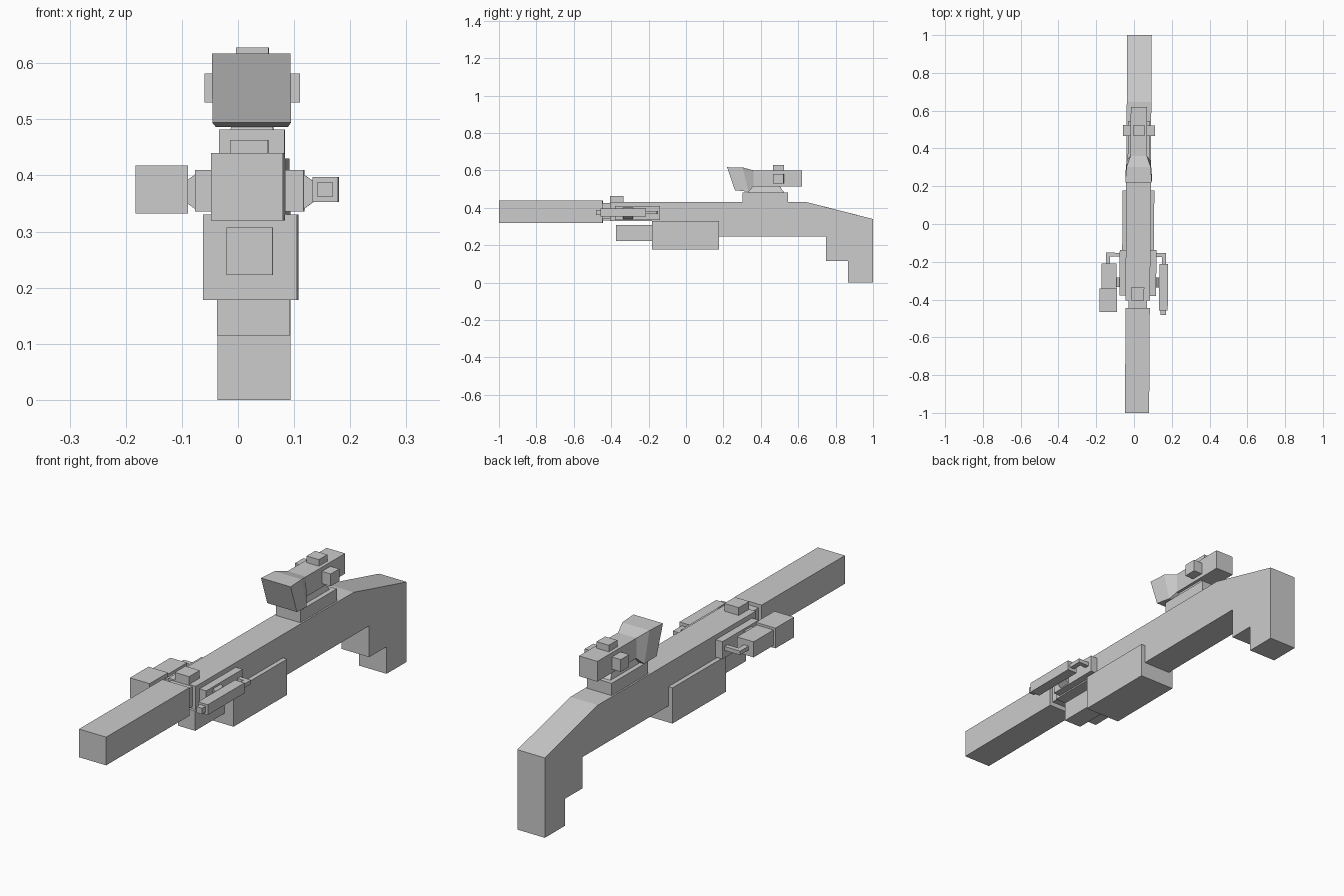
import bpy, bmesh
from mathutils import Matrix

if "Cube" in bpy.data.objects:
    bpy.data.objects.remove(bpy.data.objects["Cube"])

# The whole gun sits slightly off-axis: build centred, then place every mesh
PLACE = Matrix.Translation((0.0225, 0, 0)) @ Matrix.Rotation(-0.0065, 4, 'Z')


def finish(name, bm):
    bmesh.ops.recalc_face_normals(bm, faces=bm.faces)
    bm.transform(PLACE)
    me = bpy.data.meshes.new(name)
    bm.to_mesh(me)
    bm.free()
    ob = bpy.data.objects.new(name, me)
    bpy.context.collection.objects.link(ob)
    return ob


def box(name, x, y, z):
    bm = bmesh.new()
    bmesh.ops.create_cube(bm, size=1)
    for v in bm.verts:
        v.co = [r[0] if c < 0 else r[1] for r, c in zip((x, y, z), v.co)]
    return finish(name, bm)


def mid_box(name, half, y, z):
    return box(name, (-half, half), y, z)


def extrude_profile(name, half, pts):
    bm = bmesh.new()
    face = bm.faces.new([bm.verts.new((-half, y, z)) for y, z in pts])
    geom = bmesh.ops.extrude_face_region(bm, geom=[face])['geom']
    new = [g for g in geom if isinstance(g, bmesh.types.BMVert)]
    bmesh.ops.translate(bm, verts=new, vec=(2 * half, 0, 0))
    return finish(name, bm)


def loft(name, rings):
    """Skin matching rings of points and cap both ends."""
    bm = bmesh.new()
    loops = [[bm.verts.new(p) for p in r] for r in rings]
    for a, b in zip(loops, loops[1:]):
        n = len(a)
        for i in range(n):
            bm.faces.new((a[i], a[(i + 1) % n], b[(i + 1) % n], b[i]))
    bm.faces.new(loops[0])
    bm.faces.new(loops[-1])
    return finish(name, bm)


# Receiver and stock in one silhouette
extrude_profile("receiver_stock", 0.065, [
    (-0.405, 0.43), (0.647, 0.43), (1, 0.34), (1, 0), (0.866, 0),
    (0.866, 0.115), (0.75, 0.115), (0.75, 0.248), (-0.18, 0.248),
    (-0.18, 0.33), (-0.405, 0.33)])

# Barrel, neck and front sight
mid_box("barrel", 0.064, (-1, -0.445), (0.32, 0.44))
mid_box("barrel_neck", 0.05, (-0.446, -0.404), (0.34, 0.425))
mid_box("front_sight", 0.034, (-0.405, -0.335), (0.43, 0.463))

# Magazine housing and the tube in front of it
mid_box("magazine", 0.084, (-0.18, 0.177), (0.178, 0.33))
mid_box("under_tube", 0.041, (-0.375, -0.18), (0.223, 0.307))

# Side rails, clamps and bent cables
for side, s in (("left", -1), ("right", 1)):
    def sx(a, b):
        return tuple(sorted((s * a, s * b)))
    box(side + "_rail", sx(0.06, 0.097), (-0.38, -0.138), (0.336, 0.41))
    loft(side + "_clamp", [
        [(s * x, y, z) for y, z in ((-0.335, 0.371 - h), (-0.283, 0.371 - h),
                                    (-0.283, 0.371 + h), (-0.335, 0.371 + h))]
        for x, h in ((0.095, 0.032), (0.116, 0.017))])
    cx = 0.159 if s < 0 else 0.137
    box(side + "_cable", sx(cx - 0.011, cx + 0.011), (-0.215, -0.153), (0.367, 0.384))
    box(side + "_cable_end", sx(0.09, cx - 0.011), (-0.173, -0.153), (0.367, 0.384))

# Left torch
box("torch_body", (-0.193, -0.114), (-0.343, -0.21), (0.342, 0.408))
box("torch_head", (-0.202, -0.109), (-0.467, -0.343), (0.332, 0.418))

# Right pointer
box("pointer_body", (0.113, 0.159), (-0.457, -0.212), (0.353, 0.397))
box("pointer_nose", (0.122, 0.149), (-0.48, -0.457), (0.362, 0.388))

# Scope: mount, riser, tube, flared objective and knobs
mid_box("scope_mount", 0.058, (0.302, 0.545), (0.43, 0.482))
loft("scope_riser", [
    [(-h, a, z), (h, a, z), (h, b, z), (-h, b, z)]
    for h, a, b, z in ((0.038, 0.33, 0.525, 0.482), (0.03, 0.36, 0.50, 0.516))])
mid_box("scope_tube", 0.0435, (0.355, 0.62), (0.514, 0.6))
loft("scope_objective", [
    [(-h, yb, zb), (h, yb, zb), (h, yt, zt), (-h, yt, zt)]
    for h, yb, zb, yt, zt in ((0.07, 0.262, 0.494, 0.22, 0.617),
                              (0.064, 0.335, 0.486, 0.302, 0.616),
                              (0.0435, 0.36, 0.514, 0.36, 0.6))])
mid_box("scope_side_knobs", 0.085, (0.466, 0.523), (0.53, 0.582))
mid_box("scope_top_knob", 0.029, (0.466, 0.523), (0.58, 0.628))
